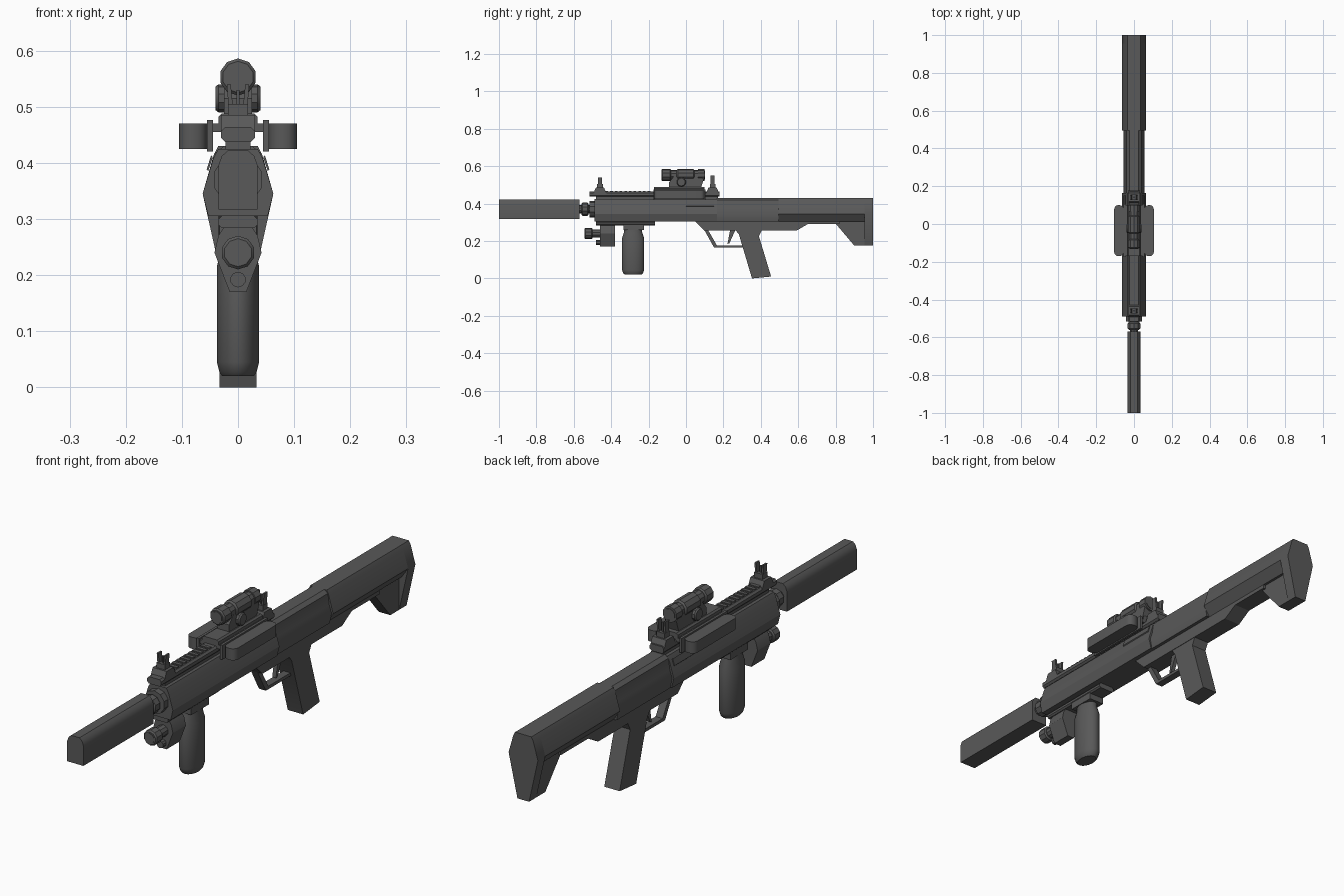
import bpy, bmesh, math

old = bpy.data.objects.get("Cube")
if old:
    bpy.data.objects.remove(old, do_unlink=True)

GREY = (.1, .1, .1, 1)
metal = bpy.data.materials.new("dark_grey")
metal.use_nodes = True
metal.diffuse_color = GREY
metal.node_tree.nodes["Principled BSDF"].inputs["Base Color"].default_value = GREY
parts = []

# Shared heights, half widths and stations along the length
TOP, WAIST, FLOOR, BELLY, RAIL = .43, .345, .305, .255, .465
BORE, LAMP, SCOPE, KNOB = .37, .24, .553, .515
WIDE, SLIM, THIN = .063, .035, .025
FRONT, MIDDLE, STOCK, BUTT, REAR = -.49, .165, .495, .955, 1


def loft(name, rings, soft=0, steps=1):
    """Skin equal-length point rings, cap both ends, optionally bevel the long edges."""
    bm = bmesh.new()
    rows = [[bm.verts.new(point) for point in ring] for ring in rings]
    long_edges = []
    for near, far in zip(rows, rows[1:]):
        for i in range(len(near)):
            bm.faces.new((near[i - 1], near[i], far[i], far[i - 1]))
        long_edges += [bm.edges.get(pair) for pair in zip(near, far)]
    bm.faces.new(rows[0])
    bm.faces.new(rows[-1])
    bmesh.ops.recalc_face_normals(bm, faces=bm.faces)
    if soft:
        bmesh.ops.bevel(bm, geom=long_edges, offset=soft, segments=steps,
                        profile=.5, affect="EDGES", clamp_overlap=True)
    mesh = bpy.data.meshes.new(name)
    bm.to_mesh(mesh)
    bm.free()
    mesh.materials.append(metal)
    obj = bpy.data.objects.new(name, mesh)
    bpy.context.collection.objects.link(obj)
    parts.append(obj)


def place(axis, along, a, b):
    return {"x": (along, a, b), "y": (a, along, b), "z": (a, b, along)}[axis]


def prism(name, points, axis, start, end, soft=0, steps=1):
    rings = [[place(axis, along, a, b) for a, b in points] for along in (start, end)]
    loft(name, rings, soft, steps)


def side(name, points, half):
    """Extrude a side profile across the centre line."""
    prism(name, points, "x", -half, half)


def hull(name, start, end, heights, halves):
    """Extrude a mirrored section, given as heights and half widths from top to bottom."""
    right = list(zip(halves, heights))
    prism(name, right + [(-x, z) for x, z in reversed(right)], "y", start, end)


def box(name, half, start, end, low, high, x=0, axis="y", soft=0, steps=1):
    """Box at x; its bevel runs along the chosen axis."""
    if axis == "y":
        across, span, ends = (x - half, x + half), (low, high), (start, end)
    else:
        across, span, ends = (x - half, x + half), (start, end), (low, high)
    (left, right), (near, far) = across, span
    corners = [(left, near), (right, near), (right, far), (left, far)]
    prism(name, corners, axis, *ends, soft, steps)


def lathe(name, axis, a, b, rings, sides=10, wide=1, deep=1):
    """Turn (station, radius) pairs round an axis through (a, b)."""
    turns = [math.tau * (i + .5) / sides for i in range(sides)]
    loft(name, [[place(axis, along, a + wide * r * math.cos(t), b + deep * r * math.sin(t))
                 for t in turns] for along, r in rings])


def tube(name, height, start, end, radius, lip=0):
    """Cylinder along the bore direction with optional chamfered ends."""
    rings = [(start, radius), (end, radius)]
    if lip:
        rings = [(start, radius - lip), (start + lip, radius), (end - lip, radius), (end, radius - lip)]
    lathe(name, "y", 0, height, rings)


# Suppressor and muzzle
hull("suppressor", -REAR, -.57, (.422, .412, .395, .317), (.018, .029, SLIM, SLIM))
tube("barrel", BORE, -.58, FRONT, .022)
tube("muzzle_collar", BORE, -.56, -.52, SLIM, lip=.006)
tube("barrel_nut", BORE, -.515, FRONT + .01, .045)

# Receiver
hull("handguard", FRONT, MIDDLE, (.425, .408, WAIST, FLOOR), (SLIM, .044, WIDE, .053))
hull("upper_receiver", MIDDLE, STOCK, (TOP, .418, .375, WAIST, FLOOR), (THIN, .04, .046, .056, .048))
side("lower_receiver", [(.05, FLOOR), (.1, BELLY), (.59, BELLY), (.65, .29), (.82, .29),
                        (.82, WAIST), (.05, WAIST)], SLIM)
for s in (-1, 1):
    panel = [(s * .045, .41), (s * .053, .385), (s * .056, .388), (s * .048, .413)]
    prism("receiver_panel", panel, "y", 0, .15)

# Stock
hull("stock", STOCK, BUTT, (TOP, .415, WAIST, FLOOR), (SLIM, .043, WIDE, SLIM))
side("stock_toe", [(.79, FLOOR), (.9, .175), (BUTT, .175), (BUTT, FLOOR)], THIN)
hull("butt_plate", BUTT, REAR, (TOP, .415, WAIST, .175), (SLIM, .043, WIDE, THIN))

# Grip and trigger
side("rear_grip", [(.26, .265), (.283, .235), (.353, 0), (.455, .01), (.39, .225), (.41, .265)], .033)
side("trigger_guard_front", [(.1, BELLY), (.12, BELLY), (MIDDLE, .177), (.15, MIDDLE)], .015)
box("trigger_guard_floor", .015, .15, .31, MIDDLE, .177)
side("trigger", [(.235, BELLY), (.262, BELLY), (.232, .187), (.222, .185)], .008)

# Lower rail and foregrip
box("lower_rail", SLIM, -.48, -MIDDLE, .284, FLOOR, soft=.006)
box("foregrip_mount", .033, -.335, -.225, .26, .288)
grip_shape = [(.02, .75), (.027, .88), (.045, 1), (.215, 1), (.245, .83), (.27, .8)]
lathe("foregrip", "z", 0, -.283, grip_shape, sides=20, wide=.038, deep=.06)

# Flashlight with small pointer below it
hull("light_housing", -.46, -.38, (.29, .27, LAMP, .17), (.022, SLIM, .042, .015))
tube("light_head", LAMP, -.542, -.5, .03, lip=.005)
tube("light_neck", LAMP, -.5, -.45, .022)
tube("light_lens", LAMP, -.544, -.53, .02)
tube("pointer", .192, -.48, -.45, .014)

# Top rail
box("rail_base", .022, -.48, .17, .42, .445)
box("top_rail", .03, -.515, .18, .437, .464, soft=.007)
for i in range(10):
    start = -.43 + i * THIN
    box("rail_tooth", .02, start, start + .014, .46, .468)

# Side pods with rounded corners
for s in (-1, 1):
    box("side_pod", THIN, -.17, .1, .425, .47, x=s * .08, axis="z", soft=.022, steps=4)
    box("pod_bracket", .005, -.175, .105, .42, .476, x=s * .05)
    box("pod_arm", .011, -.17, .1, .455, .47, x=s * SLIM)

# Optic
box("optic_base", SLIM, -.17, .1, .458, .488, soft=.006)
side("optic_body", [(-.09, .485), (-.09, KNOB), (-.065, .545), (.08, .545), (.095, .53), (.08, .485)], THIN)
tube("optic_front_ring", SCOPE, -.13, -.08, .033, lip=.005)
tube("optic_neck", SCOPE, -.085, .08, .026)
tube("optic_tube", SCOPE, -.05, .045, .033, lip=.006)
tube("optic_eyepiece", SCOPE, .065, .1, .031)
tube("optic_lens", SCOPE, -.132, .102, .023)
lathe("optic_knobs", "x", -THIN, KNOB, [(-.04, .021), (-SLIM, THIN), (SLIM, THIN), (.04, .021)])


def iron_sight(name, middle, top):
    """Tapered foot, block, centre post and a pair of flared ears."""
    foot = [(middle + reach, z) for reach, z in
            ((-SLIM, .455), (SLIM, .455), (.022, .485), (-.022, .485))]
    side(name + "_base", foot, .03)
    box(name + "_block", .018, middle - .015, middle + .015, .483, .505)
    box(name + "_post", .003, middle - .004, middle + .004, .5, top - .01)
    for s in (-1, 1):
        ear = [(s * .009, .5), (s * .017, .5), (s * .02, top), (s * .013, top)]
        prism(name + "_ear", ear, "y", middle - .011, middle + .011)


# Iron sights
iron_sight("front_sight", -.46, .54)
iron_sight("rear_sight", .142, .55)

# Smooth the rounded parts, keeping hard edges
bpy.ops.object.select_all(action="DESELECT")
for obj in parts:
    obj.select_set(True)
bpy.context.view_layer.objects.active = parts[0]
bpy.ops.object.shade_smooth_by_angle(angle=math.radians(30))
